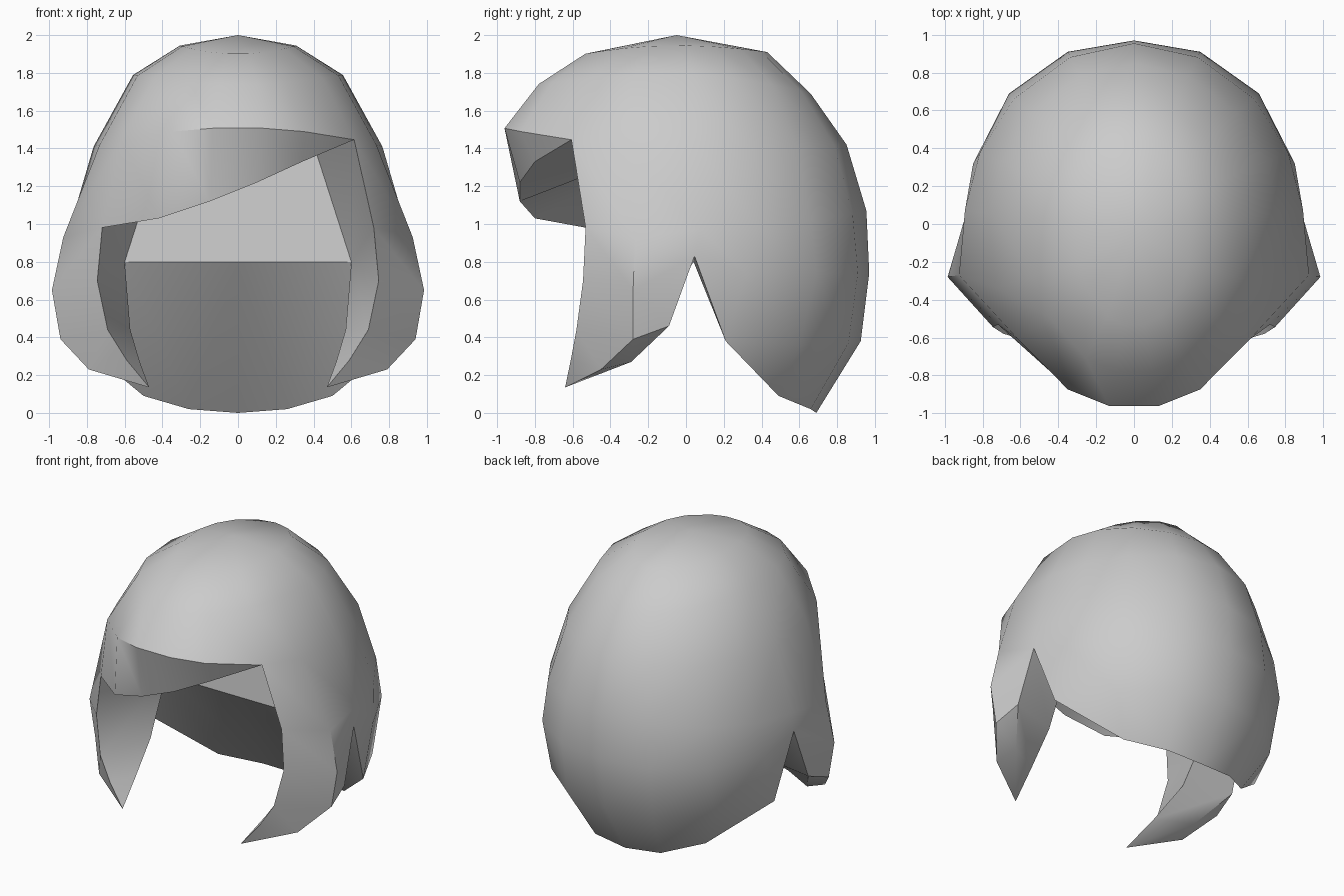
import bpy, bmesh
from math import sin, cos, radians

if "Cube" in bpy.data.objects:
    bpy.data.objects.remove(bpy.data.objects["Cube"])

bm = bmesh.new()
cache = {}


def vert(p):
    key = tuple(round(c, 4) + 0.0 for c in p)
    if key not in cache:
        cache[key] = bm.verts.new(key)
    return cache[key]


def face(*pts):
    bm.faces.new([vert(p) for p in pts])


def strip(a, b):
    for i in range(len(a) - 1):
        face(a[i], a[i + 1], b[i + 1], b[i])


# Dome rings: front y, front z, side x, side z, back y, back z
RINGS = [(-.54, 1.9, .31, 1.945, .43, 1.91),
         (-.79, 1.74, .56, 1.79, .66, 1.69),
         (-.975, 1.51, .77, 1.41, .85, 1.42),
         (-.85, 1.0, .90, .97, .955, 1.07)]
CROWN = (0, -.05, 2.0)
SIDE = [53, 72, 97, 115, 135, 158, 180]
FRINGE = [-53, -27, -10, 10, 27, 53]


def ring_point(r, t):
    fy, fz, sx, sz, by, bz = RINGS[r]
    c, s = cos(radians(t)), sin(radians(t))
    ey, ez = (fy, fz) if c > 0 else (by, bz)
    return (sx * s, -.05 + abs(c) * (ey + .05), sz + (ez - sz) * c * c)


# Lock rows (front edge, middle, rear edge) and inner ridge
NOTCH = (.89, .045, .83)
LOCK = [[(.745, -.545, .7), (.985, -.28, .65), NOTCH],
        [(.69, -.58, .44), (.94, -.28, .39), (.91, -.09, .46)],
        [(.59, -.61, .28), (.79, -.45, .23), (.76, -.29, .27)]]
TIP = (.47, -.64, .135)
INNER = [(.6, .04, .8), (.57, -.18, .44), (.52, -.42, .27)]
WALL = (.375, .1, 1.5)
MID = (0, .04, .8)

# Back rows from the side to the centre
BACK5 = [(.85, .32, .74), (.66, .69, .74), (.35, .91, .74), (0, .97, .74)]
BACK6 = [(.85, .21, .38), (.65, .60, .36), (.34, .86, .37), (0, .925, .38)]
HEM = [(.5, .49, .09), (.26, .66, .02), (0, .69, .0)]

for m in (1, -1):
    def f(p):
        return (p[0] * m, p[1], p[2])

    def fl(pts):
        return [f(p) for p in pts]

    # Side and back of the dome
    rings = [fl([ring_point(r, t) for t in SIDE]) for r in range(4)]
    rings[3][1] = f((.925, -.27, .93))
    for i in range(len(SIDE) - 1):
        face(CROWN, rings[0][i], rings[0][i + 1])
    for a, b in zip(rings, rings[1:]):
        strip(a, b)
    lock, inner = [fl(r) for r in LOCK], fl(INNER)
    b5, b6, hem = fl(BACK5), fl(BACK6), fl(HEM)
    tip, wall, notch = f(TIP), f(WALL), f(NOTCH)
    strip(rings[3], lock[0] + b5)

    # Lower back and its flat underside
    face(notch, b5[0], b6[0])
    strip(b5, b6)
    face(b6[0], b6[1], hem[0])
    strip(b6[1:], hem)
    face(notch, b6[0], inner[0])
    face(b6[0], hem[0], inner[0])
    face(inner[0], hem[0], hem[1], MID)
    face(MID, hem[1], hem[2])

    # Side lock
    loops = [r + [n] for r, n in zip(lock, inner)]
    for a, b in zip(loops, loops[1:]):
        strip(a + a[:1], b + b[:1])
    for i in range(4):
        face(loops[2][i], loops[2][(i + 1) % 4], tip)
    f3, f4 = rings[2][0], rings[3][0]
    face(f4, lock[0][0], inner[0])
    if m == 1:
        face(f3, f4, inner[0])
        face(f3, inner[0], wall)
    else:
        face(f4, inner[0], wall)

# Slanted fringe
fr = [[ring_point(r, t) for t in FRINGE] for r in range(3)]
edge = [ring_point(3, -53), (-.42, -.8, 1.03), (-.15, -.88, 1.12),
        (.1, -.88, 1.22), (.34, -.8, 1.33), ring_point(2, 53)]
for i in range(5):
    face(CROWN, fr[0][i], fr[0][i + 1])
strip(fr[0], fr[1])
strip(fr[1], fr[2])
strip(fr[2][:5], edge[:5])
face(fr[2][4], edge[5], edge[4])

# Inner wall and ceiling under the fringe
wl, il = [(-p[0], p[1], p[2]) for p in (WALL, INNER[0])]
face(INNER[0], WALL, wl, il, MID)
for i in range(5):
    if i < 2:
        face(edge[i], edge[i + 1], wl)
    elif i == 2:
        face(edge[2], edge[3], WALL, wl)
    else:
        face(edge[i], edge[i + 1], WALL)

bmesh.ops.recalc_face_normals(bm, faces=bm.faces)
mesh = bpy.data.meshes.new("hair")
bm.to_mesh(mesh)
bm.free()
hair = bpy.data.objects.new("hair", mesh)
bpy.context.collection.objects.link(hair)
bpy.context.view_layer.objects.active = hair
hair.select_set(True)
bpy.ops.object.shade_smooth_by_angle(angle=radians(40))
